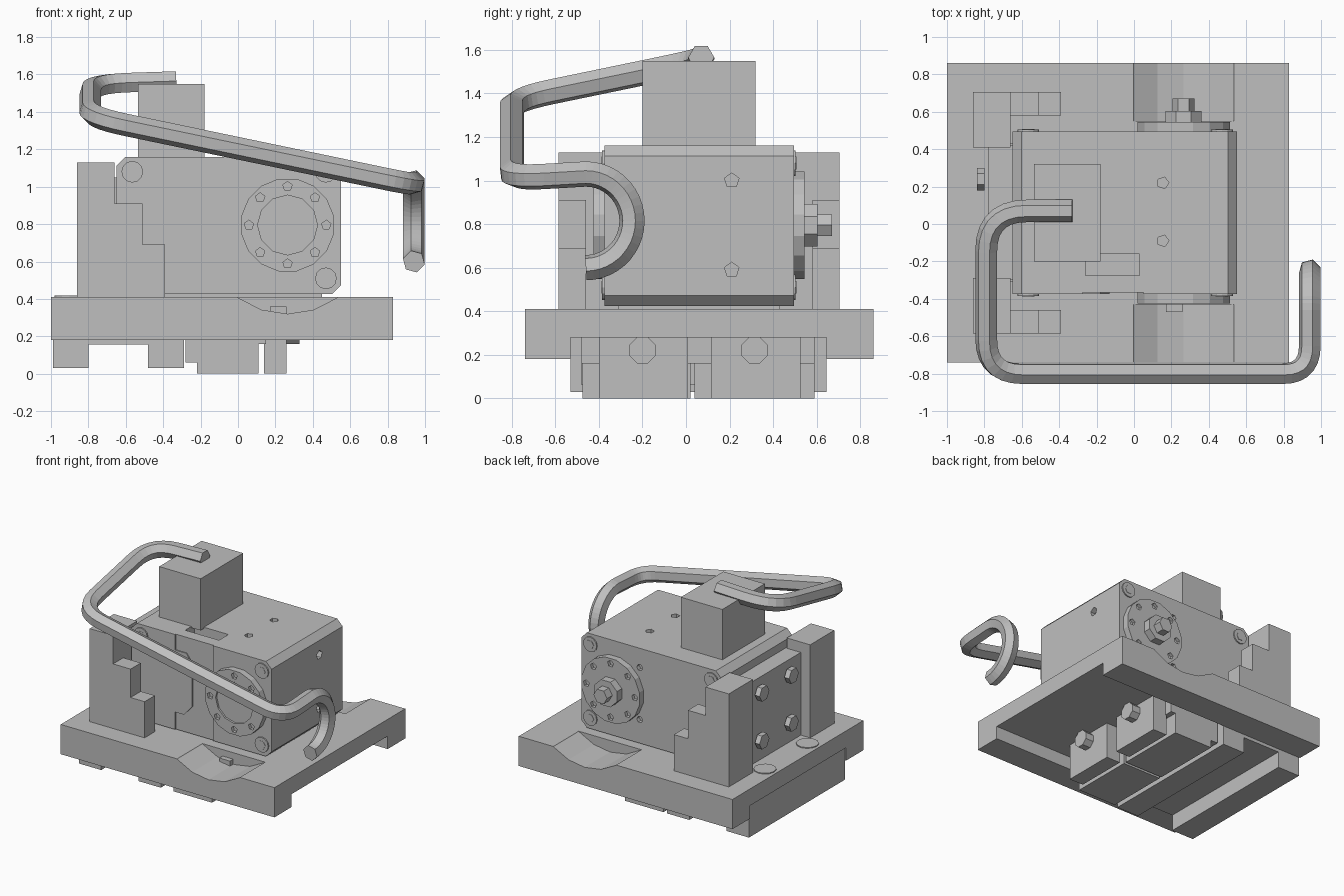
import bpy, bmesh, math
from mathutils import Vector

cube = bpy.data.objects.get("Cube")
if cube:
    bpy.data.objects.remove(cube, do_unlink=True)

grey = bpy.data.materials.new("machine grey")
grey.use_nodes = True
COLOR = (0.52, 0.52, 0.52, 1)
grey.diffuse_color = COLOR
grey.node_tree.nodes["Principled BSDF"].inputs["Base Color"].default_value = COLOR


def prism(name, pts, axis, a, b):
    """Extrude a 2D outline along an axis from a to b."""
    place = {"x": lambda u, v, w: (w, u, v),
             "y": lambda u, v, w: (u, w, v),
             "z": lambda u, v, w: (u, v, w)}[axis]
    bm = bmesh.new()
    low = [bm.verts.new(place(u, v, a)) for u, v in pts]
    high = [bm.verts.new(place(u, v, b)) for u, v in pts]
    bm.faces.new(low)
    bm.faces.new(high)
    n = len(pts)
    for i in range(n):
        j = (i + 1) % n
        bm.faces.new((low[i], low[j], high[j], high[i]))
    bmesh.ops.recalc_face_normals(bm, faces=bm.faces)
    mesh = bpy.data.meshes.new(name)
    bm.to_mesh(mesh)
    bm.free()
    mesh.materials.append(grey)
    ob = bpy.data.objects.new(name, mesh)
    bpy.context.collection.objects.link(ob)
    return ob


def box(name, x0, x1, y0, y1, z0, z1):
    return prism(name, [(x0, y0), (x1, y0), (x1, y1), (x0, y1)], "z", z0, z1)


def disc(name, axis, u, v, r, n, a, b, turn=0.0):
    ring = [2 * math.pi * i / n + turn for i in range(n)]
    return prism(name, [(u + r * math.cos(t), v + r * math.sin(t)) for t in ring], axis, a, b)


def cut(target, cutters):
    bpy.context.view_layer.objects.active = target
    for c in cutters:
        c.hide_render = True
        m = target.modifiers.new("cut", "BOOLEAN")
        m.operation, m.solver, m.object = "DIFFERENCE", "EXACT", c
        bpy.ops.object.modifier_apply(modifier=m.name)
        bpy.data.objects.remove(c, do_unlink=True)


MID = 0.06          # mirror plane of body and brackets in y
FRONT, BACK = -0.375, 0.495
HUB = (0.265, 0.795)

# Base plate with underside channel and scallops below the hub discs
base = box("base_plate", -1, 0.83, -0.74, 0.86, 0.18, 0.41)
cut(base, [
    box("channel", -1.1, 0.9, -0.53, 0.645, 0.1, 0.28),
    disc("scallop_front", "y", HUB[0], 0.77, 0.45, 20, -0.8, -0.43, math.pi / 2),
    disc("scallop_back", "y", HUB[0], 0.77, 0.45, 20, 0.55, 0.9, math.pi / 2),
])
box("drain_tab", 0.17, 0.26, -0.47, -0.42, 0.31, 0.36)

# Rails and clamp jaws under the plate
box("outer_rail", -0.99, -0.80, -0.53, 0.645, 0.03, 0.285)
box("rail_web", -0.80, -0.48, -0.53, 0.645, 0.155, 0.285)
box("inner_rail", -0.48, -0.29, -0.53, 0.645, 0.03, 0.285)
box("slide_strip", -0.28, -0.22, -0.48, 0.59, 0.06, 0.285)
box("jaw_bridge", 0.10, 0.15, -0.48, 0.59, 0.16, 0.285)
for i, y in enumerate((-0.20, 0.315)):
    box(f"center_clamp_{i}", -0.22, 0.11, y - 0.275, y + 0.22 + 0.055 * i, 0, 0.285)
    box(f"clamp_jaw_{i}", 0.14, 0.26, y - 0.2, y + 0.21, 0, 0.285)
    disc(f"clamp_bolt_{i}", "x", y, 0.22, 0.065, 8, 0.25, 0.33, math.pi / 8)

# Gearbox body with chamfered long edges
c = 0.048
body = prism("body", [(-0.65 + c, 0.425), (0.55 - c, 0.425), (0.55, 0.425 + c), (0.55, 1.16 - c),
                      (0.55 - c, 1.16), (-0.65 + c, 1.16), (-0.65, 1.16 - c), (-0.65, 0.425 + c)],
             "y", FRONT, BACK)
panel = [(-0.275, 1.2), (-0.275, 1.04), (-0.18, 1.04), (-0.13, 0.97), (-0.13, 0.64),
         (-0.2, 0.56), (-0.275, 0.56), (-0.275, 0.4), (0.05, 0.4), (0.05, 1.2)]
cutters = [prism("panel_recess", panel, "y", FRONT - 0.1, FRONT + 0.008),
           box("top_pocket", -0.26, 0.03, -0.275, -0.16, 1.09, 1.3)]
for y in (-0.09, 0.22):
    cutters.append(disc("top_hole", "z", 0.155, y, 0.032, 5, 1.12, 1.2))
for z in (0.59, 1.0):
    cutters.append(disc("side_hole", "x", 0.21, z, 0.035, 5, 0.51, 0.6, math.pi / 2))
    cutters.append(disc("back_hole", "y", 0.05, z * 0.98 + 0.03, 0.025, 6, BACK - 0.03, BACK + 0.1))
cut(body, cutters)
box("body_foot", -0.66, 0.45, -0.31, 0.43, 0.40, 0.43)
box("top_block", -0.535, -0.18, -0.2, 0.32, 1.15, 1.55)

# Corner screws: ring plus hex head, on both ends of the body
for end, s in ((FRONT, -1), (BACK, 1)):
    for x, z in ((-0.565, 1.08), (0.47, 0.51), (0.47, 1.08)):
        disc("corner_washer", "y", x, z, 0.058, 12, end - 0.01, end + 0.004 * s + 0.005)
        disc("corner_screw", "y", x, z, 0.034, 6, end - 0.01, end + 0.012 * s)

# Hub discs with a ring of screw holes
for name, y0, y1, face, s in (("front_hub", FRONT - 0.05, FRONT + 0.01, FRONT - 0.05, -1),
                              ("back_hub", BACK - 0.01, BACK + 0.05, BACK + 0.05, 1)):
    hub = disc(name, "y", *HUB, 0.252, 16, y0, y1, math.pi / 16)
    holes = []
    for k in range(8):
        t = k * math.pi / 4
        holes.append(disc("hole", "y", HUB[0] + 0.207 * math.cos(t), HUB[1] + 0.207 * math.sin(t),
                          0.026, 5, face - 0.025, face + 0.025, math.pi / 2))
    if s < 0:
        holes.append(disc("hub_recess", "y", *HUB, 0.16, 12, face - 0.05, face + 0.015))
    cut(hub, holes)
disc("shaft_nut", "y", *HUB, 0.105, 8, BACK, BACK + 0.11, math.pi / 8)
disc("shaft_tip", "y", *HUB, 0.058, 6, BACK, BACK + 0.175)

# Stepped side brackets, mirrored about the middle
step = [(-0.86, 0.4), (-0.39, 0.4), (-0.39, 0.69), (-0.51, 0.69), (-0.51, 0.91),
        (-0.66, 0.91), (-0.66, 1.13), (-0.86, 1.13)]
for name, s in (("right_bracket", -1), ("left_bracket", 1)):
    prism(name, step, "y", MID + s * 0.52, MID + s * 0.645)
    box(name + "_column", -0.86, -0.66, MID + min(s * 0.35, s * 0.53),
        MID + max(s * 0.35, s * 0.53), 0.4, 1.13)
    # Wall bolts and base plate bolts
    for z in (0.58, 0.95):
        disc("wall_bolt", "x", MID + s * 0.18, z, 0.06, 6, -0.80, -0.84)
    disc("base_bolt", "z", -0.90, MID + s * 0.26, 0.08, 12, 0.40, 0.417)
box("bracket_wall", -0.78, -0.645, MID - 0.36, MID + 0.36, 0.4, 1.05)

# Cable: straight runs with rounded corners, ending in a half loop
corners = [Vector(p) for p in ((-0.33, 0.07, 1.565), (-0.79, 0.07, 1.55), (-0.79, -0.8, 1.37),
                               (0.94, -0.8, 1.01), (0.94, -0.46, 1.03))]
bend = (0, 0.22, 0.19, 0.15, 0)
path = [corners[0]]
for i in range(1, 4):
    p = corners[i]
    a = p + (corners[i - 1] - p).normalized() * bend[i]
    b = p + (corners[i + 1] - p).normalized() * bend[i]
    for k in range(8):
        t = k / 7
        path.append(a * (1 - t) ** 2 + p * (2 * t * (1 - t)) + b * t * t)
for k in range(23):
    t = math.pi * (0.5 - k / 22)
    path.append(Vector((0.94, -0.46 + 0.212 * math.cos(t), 0.815 + 0.215 * math.sin(t))))
curve = bpy.data.curves.new("cable", "CURVE")
curve.dimensions = "3D"
spline = curve.splines.new("POLY")
spline.points.add(len(path) - 1)
for pt, co in zip(spline.points, path):
    pt.co = (*co, 1)
curve.bevel_depth = 0.06
curve.bevel_resolution = 1
curve.use_fill_caps = True
curve.materials.append(grey)
cable = bpy.data.objects.new("cable", curve)
bpy.context.collection.objects.link(cable)
spline.use_smooth = False
bpy.ops.object.select_all(action="DESELECT")
cable.select_set(True)
bpy.context.view_layer.objects.active = cable
bpy.ops.object.convert(target="MESH")
